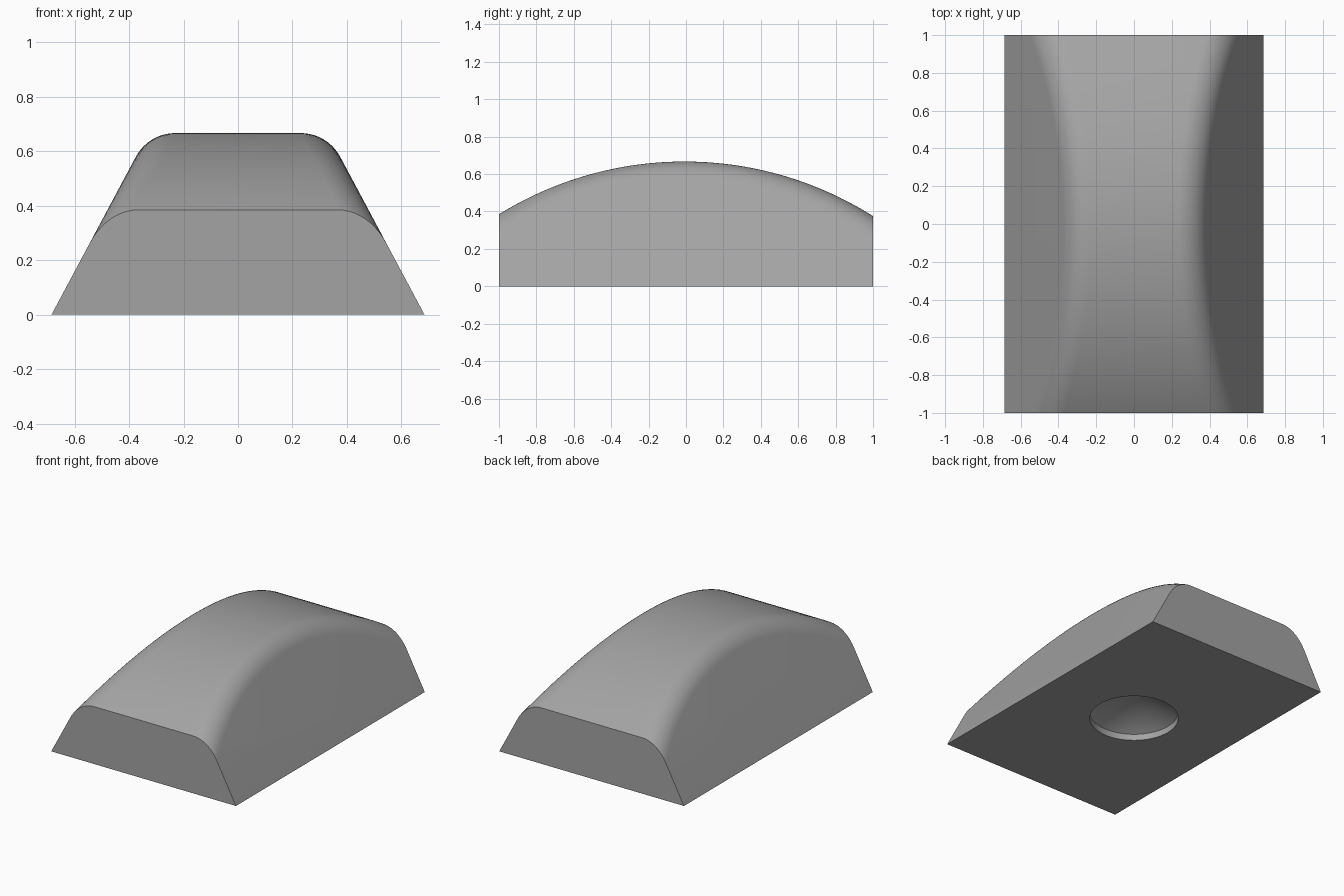
import bpy, bmesh, math
from mathutils import Vector

if "Cube" in bpy.data.objects:
    bpy.data.objects.remove(bpy.data.objects["Cube"])

HALF_W, SLOPE = 0.685, 0.534      # base half width, inward lean of the sides per unit height
TOP, R, YC = 0.667, 1.886, -0.008  # crown height, crown arc radius and centre
FILLET = 0.165
STEPS, ARC = 64, 10
SPAN = math.radians(42)

grey = bpy.data.materials.new("mid grey")
grey.diffuse_color = (0.37, 0.37, 0.37, 1)
grey.use_nodes = True
grey.node_tree.nodes["Principled BSDF"].inputs["Base Color"].default_value = grey.diffuse_color


def make_object(name, bm):
    mesh = bpy.data.meshes.new(name)
    bm.to_mesh(mesh)
    bm.free()
    obj = bpy.data.objects.new(name, mesh)
    bpy.context.collection.objects.link(obj)
    mesh.materials.append(grey)
    return obj


def section(a):
    """Half section (base edge up to crown) with a rolling-ball fillet."""
    n_side = Vector((1, 0, SLOPE)).normalized()
    n_top = Vector((0, math.sin(a), math.cos(a)))
    cz = TOP - R + (R - FILLET) * math.cos(a)
    cy = YC + (R - FILLET) * math.sin(a)
    cx = HALF_W - SLOPE * cz - FILLET * math.hypot(1, SLOPE)
    centre = Vector((cx, cy, cz))
    pts = [Vector((HALF_W, cy, 0))]
    for i in range(ARC + 1):
        pts.append(centre + FILLET * n_side.slerp(n_top, i / ARC))
    return pts


# Body: sections swept along the crown arc, mirrored left to right
bm = bmesh.new()
rings = []
for i in range(STEPS + 1):
    half = section(-SPAN + 2 * SPAN * i / STEPS)
    full = half + [Vector((-p.x, p.y, p.z)) for p in reversed(half)]
    rings.append([bm.verts.new(p) for p in full])
for r0, r1 in zip(rings, rings[1:]):
    n = len(r0)
    for j in range(n):
        k = (j + 1) % n
        bm.faces.new((r0[j], r0[k], r1[k], r1[j]))

# Trim both ends flat and close them
for s in (-1, 1):
    bmesh.ops.bisect_plane(bm, geom=bm.verts[:] + bm.edges[:] + bm.faces[:], dist=1e-6,
                           plane_co=(0, s, 0), plane_no=(0, s, 0), clear_outer=True)
bmesh.ops.holes_fill(bm, edges=[e for e in bm.edges if e.is_boundary], sides=0)
bmesh.ops.dissolve_limit(bm, angle_limit=0.001, verts=bm.verts[:], edges=bm.edges[:])
bmesh.ops.recalc_face_normals(bm, faces=bm.faces[:])
body = make_object("body", bm)

# Round pocket in the underside: short straight wall with a conical ceiling
HOLE_R, WALL, CONE = 0.277, 0.043, 0.166
SEG = 64
bm = bmesh.new()
loops = []
for z in (-0.1, WALL):
    loops.append([bm.verts.new((HOLE_R * math.cos(t), HOLE_R * math.sin(t), z))
                  for t in (2 * math.pi * i / SEG for i in range(SEG))])
apex = bm.verts.new((0, 0, WALL + CONE))
bm.faces.new(loops[0])
for i in range(SEG):
    k = (i + 1) % SEG
    bm.faces.new((loops[0][i], loops[0][k], loops[1][k], loops[1][i]))
    bm.faces.new((loops[1][i], loops[1][k], apex))
bmesh.ops.recalc_face_normals(bm, faces=bm.faces[:])
cutter = make_object("pocket_cutter", bm)
cutter.hide_render = True

bpy.context.view_layer.objects.active = body
body.select_set(True)
cut = body.modifiers.new("pocket", 'BOOLEAN')
cut.operation = 'DIFFERENCE'
cut.solver = 'EXACT'
cut.object = cutter
bpy.ops.object.modifier_apply(modifier=cut.name)
bpy.data.objects.remove(cutter)
bpy.ops.object.shade_smooth_by_angle(angle=math.radians(30))
